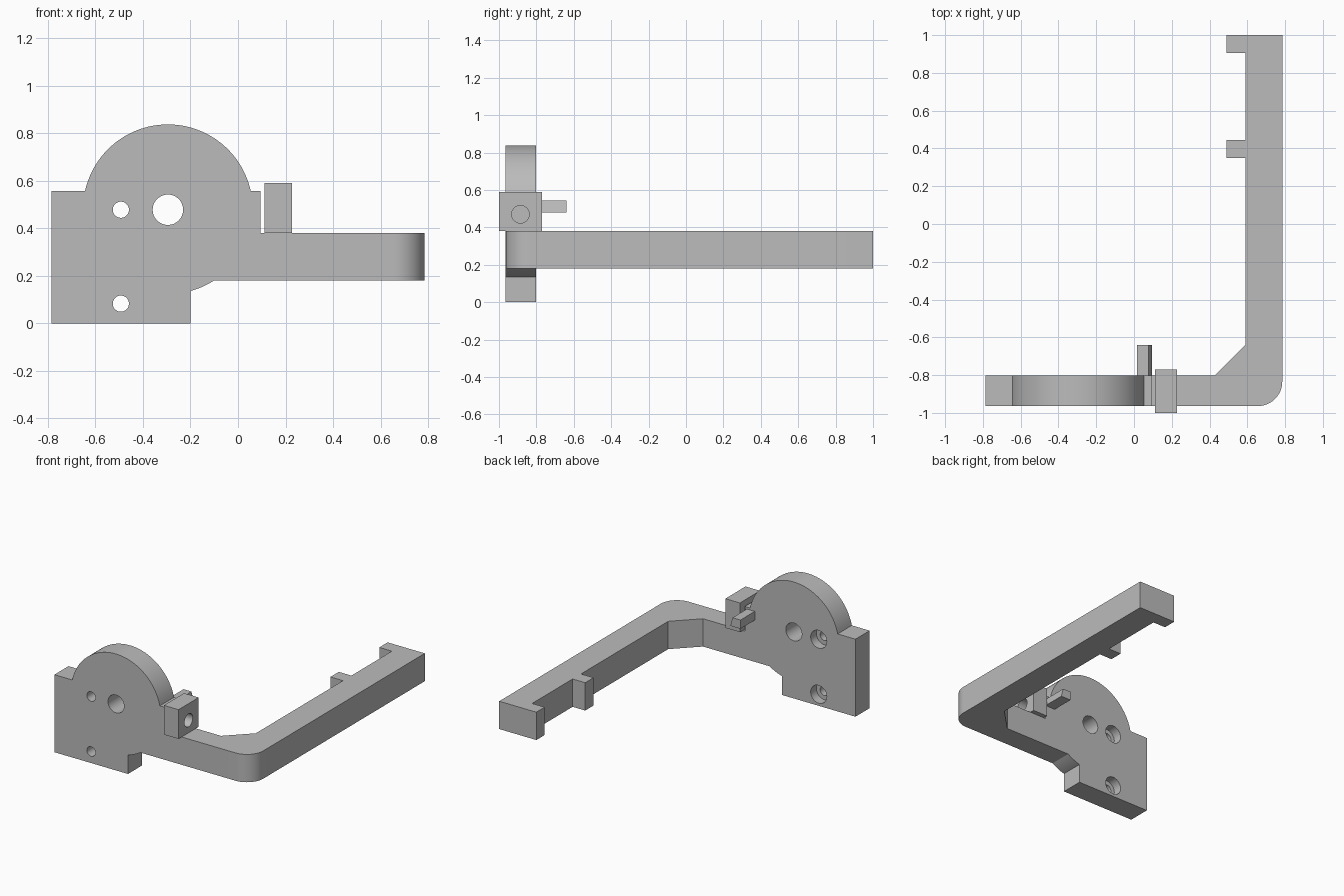
import bpy, bmesh, math
from mathutils import Vector

cube = bpy.data.objects.get("Cube")
if cube:
    bpy.data.objects.remove(cube, do_unlink=True)

grey = bpy.data.materials.new("plain grey")
grey.use_nodes = True
GREY = (0.5, 0.5, 0.5, 1)
grey.diffuse_color = GREY
grey.node_tree.nodes["Principled BSDF"].inputs["Base Color"].default_value = GREY

FRONT, BACK = -0.964, -0.803      # thickness range of the plate
LOW, HIGH = 0.18, 0.38            # height range of the arm


def arc(cx, cy, r, a0, a1, n):
    """Points on an arc, angles in radians."""
    return [(cx + r * math.cos(a0 + (a1 - a0) * i / n),
             cy + r * math.sin(a0 + (a1 - a0) * i / n)) for i in range(n + 1)]


def extrude(name, profile, axis, lo, hi):
    """Extrude a 2D profile along an axis (x: yz, y: xz, z: xy)."""
    place = {"x": lambda a, b, t: (t, a, b),
             "y": lambda a, b, t: (a, t, b),
             "z": lambda a, b, t: (a, b, t)}[axis]
    bm = bmesh.new()
    face = bm.faces.new([bm.verts.new(place(a, b, lo)) for a, b in profile])
    new = bmesh.ops.extrude_face_region(bm, geom=[face])["geom"]
    bmesh.ops.translate(bm, vec=Vector(place(0, 0, hi - lo)),
                        verts=[v for v in new if isinstance(v, bmesh.types.BMVert)])
    bmesh.ops.recalc_face_normals(bm, faces=bm.faces)
    mesh = bpy.data.meshes.new(name)
    bm.to_mesh(mesh)
    bm.free()
    mesh.materials.append(grey)
    obj = bpy.data.objects.new(name, mesh)
    bpy.context.collection.objects.link(obj)
    return obj


def box(name, x0, x1, y0, y1, z0, z1):
    return extrude(name, [(x0, y0), (x1, y0), (x1, y1), (x0, y1)], "z", z0, z1)


def rod(cx, cy, r, axis, lo, hi):
    return extrude("hole_cutter", arc(cx, cy, r, 0, math.tau, 48)[:-1], axis, lo, hi)


def boolean(target, tool, operation):
    """Apply a boolean and discard the tool object."""
    tool.hide_render = True
    mod = target.modifiers.new("boolean", "BOOLEAN")
    mod.operation, mod.solver, mod.object = operation, "EXACT", tool
    bpy.context.view_layer.objects.active = target
    bpy.ops.object.modifier_apply(modifier=mod.name)
    bpy.data.objects.remove(tool, do_unlink=True)


# Mounting plate: square base with a round head and a neck for the arm
CX, CZ, R = -0.295, 0.48, 0.357
SHOULDER = 0.557
top_a = math.asin((SHOULDER - CZ) / R)
low_a = -math.acos((-0.2 - CX) / R)
neck_a = math.asin((LOW - CZ) / R)
profile = [(-0.785, 0), (-0.2, 0)]
profile += arc(CX, CZ, R, low_a, neck_a, 8)
profile += [(0.095, LOW), (0.095, SHOULDER)]
profile += arc(CX, CZ, R, top_a, math.pi - top_a, 48)
profile += [(-0.785, SHOULDER)]
bracket = extrude("bracket", profile, "y", FRONT, BACK)

# Arm: rounded outer corner, braced inner corner and two inward hooks
path = [(0.0, FRONT)]
path += arc(0.655, FRONT + 0.13, 0.13, -math.pi / 2, 0, 16)
path += [(0.785, 1.0), (0.49, 1.0), (0.49, 0.905), (0.59, 0.905),
         (0.59, 0.445), (0.49, 0.445), (0.49, 0.35), (0.59, 0.35),
         (0.59, -0.64), (0.427, BACK), (0.0, BACK)]
boolean(bracket, extrude("arm", path, "z", LOW, HIGH), "UNION")

# Main bore and two screw holes counterbored from the back
boolean(bracket, rod(CX, 0.478, 0.064, "y", -1.1, -0.7), "DIFFERENCE")
for z in (0.478, 0.083):
    boolean(bracket, rod(-0.493, z, 0.034, "y", -1.1, -0.7), "DIFFERENCE")
    boolean(bracket, rod(-0.493, z, 0.064, "y", BACK - 0.065, -0.7), "DIFFERENCE")

# Drilled block standing on the arm
block = box("drilled_block", 0.111, 0.227, -1.0, -0.771, HIGH, 0.59)
boolean(block, rod(-0.885, 0.47, 0.047, "x", 0.0, 0.4), "DIFFERENCE")

# Peg on the back of the plate, with a sloping outer side
peg = extrude("peg", [(0.015, 0.48), (0.095, 0.48), (0.078, 0.543), (0.015, 0.543)],
              "y", BACK, -0.64)

# Smooth the round surfaces and keep the edges sharp
bpy.ops.object.select_all(action="DESELECT")
for obj in (bracket, block, peg):
    obj.select_set(True)
bpy.context.view_layer.objects.active = bracket
bpy.ops.object.shade_smooth_by_angle(angle=math.radians(25))
